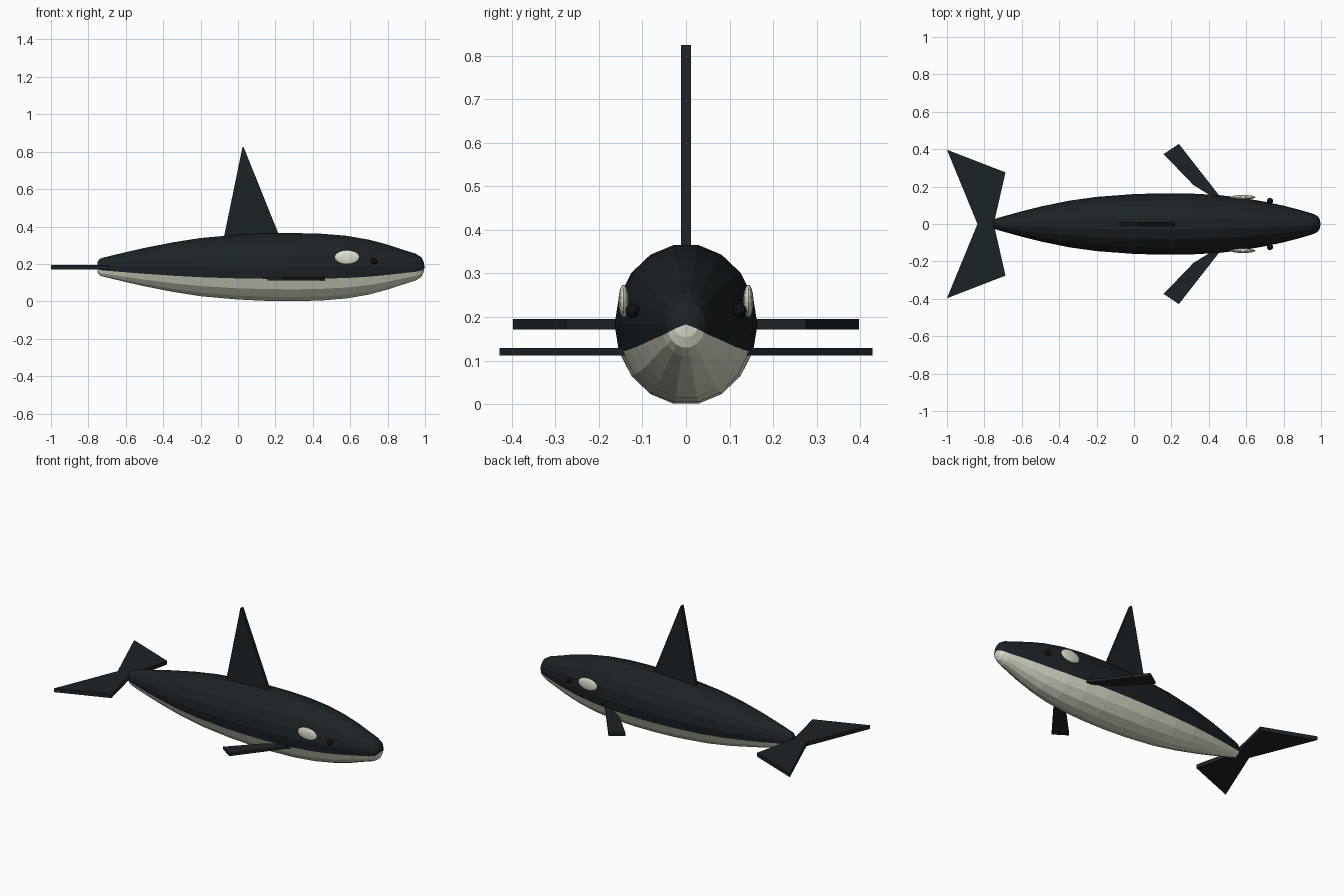
import bpy, bmesh
from math import sin, cos, radians

if "Cube" in bpy.data.objects:
    bpy.data.objects.remove(bpy.data.objects["Cube"])


def material(name, rgb):
    m = bpy.data.materials.new(name)
    m.diffuse_color = (*rgb, 1)
    m.use_nodes = True
    m.node_tree.nodes["Principled BSDF"].inputs["Base Color"].default_value = m.diffuse_color
    return m


BLACK = material("black_skin", (0.012, 0.016, 0.019))
CREAM = material("cream_skin", (0.75, 0.75, 0.62))
PUPIL = material("eye_black", (0.005, 0.005, 0.006))


def finish(bm, name, *mats):
    bmesh.ops.recalc_face_normals(bm, faces=bm.faces)
    me = bpy.data.meshes.new(name)
    bm.to_mesh(me)
    bm.free()
    for m in mats:
        me.materials.append(m)
    ob = bpy.data.objects.new(name, me)
    bpy.context.collection.objects.link(ob)
    return ob


def plate(name, outline, thickness):
    """Flat slab: extrude a 3D outline along the thickness vector."""
    bm = bmesh.new()
    f = bm.faces.new([bm.verts.new(p) for p in outline])
    ext = bmesh.ops.extrude_face_region(bm, geom=[f])
    verts = [v for v in ext["geom"] if isinstance(v, bmesh.types.BMVert)]
    bmesh.ops.translate(bm, verts=verts, vec=thickness)
    return finish(bm, name, BLACK)


def ellipsoid(name, centre, radii, mat):
    bm = bmesh.new()
    bmesh.ops.create_uvsphere(bm, u_segments=16, v_segments=10, radius=1)
    bmesh.ops.scale(bm, verts=bm.verts, vec=radii)
    bmesh.ops.translate(bm, verts=bm.verts, vec=centre)
    return finish(bm, name, mat)


# Body: 18-sided rings (x, half width, half height), lower 7 strips cream
N, ZC = 18, 0.183
RINGS = [(-0.75, 0.022, 0.03), (-0.738, 0.029, 0.046), (-0.715, 0.036, 0.053),
         (-0.6, 0.068, 0.081), (-0.5, 0.093, 0.104), (-0.35, 0.124, 0.134),
         (-0.2, 0.145, 0.158), (0.0, 0.160, 0.176), (0.15, 0.164, 0.183),
         (0.3, 0.163, 0.185), (0.45, 0.155, 0.181), (0.58, 0.140, 0.170),
         (0.7, 0.119, 0.149), (0.8, 0.098, 0.122), (0.88, 0.077, 0.095),
         (0.95, 0.057, 0.073), (0.98, 0.044, 0.054), (0.992, 0.028, 0.03)]
bm = bmesh.new()
rings = []
for x, ry, rz in RINGS:
    angles = [radians(10 + 20 * i) for i in range(N)]
    rings.append([bm.verts.new((x, ry * sin(a), ZC - rz * cos(a))) for a in angles])
tail_tip = bm.verts.new((-0.753, 0, ZC))
nose_tip = bm.verts.new((0.998, 0, ZC))
for i in range(N):
    j = (i + 1) % N
    belly = i < 3 or i >= N - 4
    strip = [bm.faces.new((a[i], a[j], b[j], b[i])) for a, b in zip(rings, rings[1:])]
    strip.append(bm.faces.new((tail_tip, rings[0][i], rings[0][j])))
    strip.append(bm.faces.new((nose_tip, rings[-1][i], rings[-1][j])))
    for f in strip:
        f.material_index = int(belly)
finish(bm, "body", BLACK, CREAM)

# Dorsal fin
plate("dorsal_fin", [(-0.08, -0.011, 0.32), (0.233, -0.011, 0.32),
                     (0.03, -0.011, 0.825), (0.024, -0.011, 0.825)], (0, 0.022, 0))

# Paired parts
for s, side in ((-1, "right"), (1, "left")):
    plate(f"tail_fluke_{side}", [(-0.75, 0, 0.171), (-0.687, 0.276 * s, 0.171),
                                 (-1.0, 0.397 * s, 0.171), (-0.837, 0, 0.171)],
          (0, 0, 0.024))
    plate(f"flipper_{side}", [(0.473, 0.13 * s, 0.112), (0.24, 0.428 * s, 0.112),
                              (0.158, 0.374 * s, 0.112), (0.318, 0.208 * s, 0.112),
                              (0.445, 0.13 * s, 0.112)], (0, 0, 0.017))
    ellipsoid(f"eye_patch_{side}", (0.583, 0.143 * s, 0.236), (0.067, 0.012, 0.038), CREAM)
    ellipsoid(f"eye_{side}", (0.727, 0.123 * s, 0.214), (0.017, 0.016, 0.017), PUPIL)
